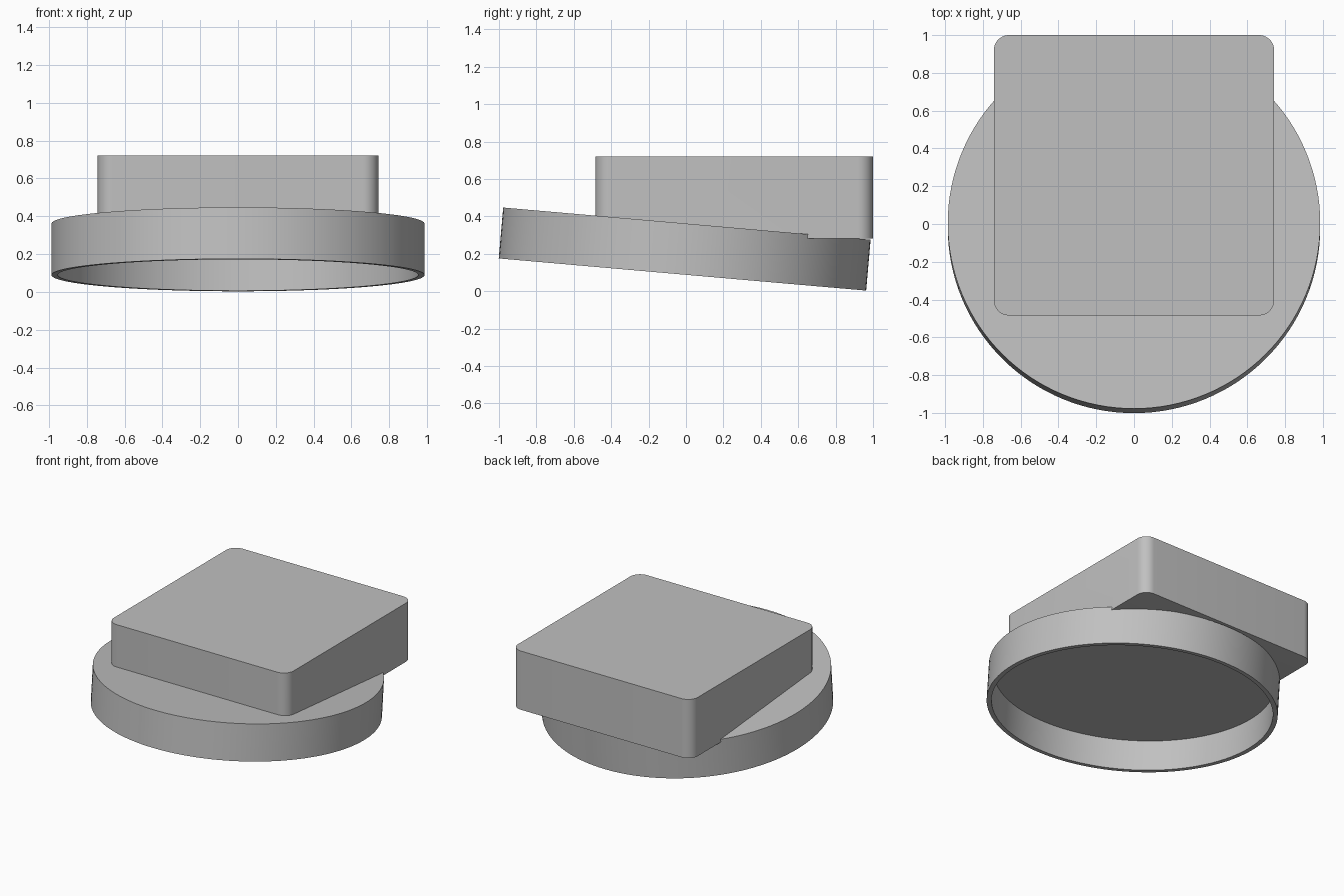
import bpy, bmesh
from math import radians, sin, cos, tau
from mathutils import Vector, Matrix

cube = bpy.data.objects.get("Cube")
if cube:
    bpy.data.objects.remove(cube, do_unlink=True)

RADIUS, INNER, HEIGHT, DEPTH = 0.986, 0.953, 0.273, 0.22
TILT = Matrix.Translation((0, -0.019, 0.089)) @ Matrix.Rotation(radians(-5), 4, 'X')

grey = bpy.data.materials.new("light grey")
grey.use_nodes = True
colour = (0.53, 0.53, 0.53, 1)
grey.diffuse_color = colour
grey.node_tree.nodes["Principled BSDF"].inputs["Base Color"].default_value = colour


def finish(bm, name):
    bmesh.ops.recalc_face_normals(bm, faces=bm.faces[:])
    mesh = bpy.data.meshes.new(name)
    bm.to_mesh(mesh)
    bm.free()
    mesh.materials.append(grey)
    obj = bpy.data.objects.new(name, mesh)
    bpy.context.collection.objects.link(obj)
    bpy.ops.object.select_all(action='DESELECT')
    obj.select_set(True)
    bpy.context.view_layer.objects.active = obj
    bpy.ops.object.shade_smooth_by_angle(angle=radians(30))
    return obj


# Tilted round cap: rings from the cavity ceiling, round the rim, to the roof
bm = bmesh.new()
rings = []
for r, z in ((INNER, DEPTH), (INNER, 0), (RADIUS, 0), (RADIUS, HEIGHT)):
    rings.append([bm.verts.new((r * cos(tau * i / 128), r * sin(tau * i / 128), z))
                  for i in range(128)])
for low, high in zip(rings, rings[1:]):
    for i in range(128):
        bm.faces.new((low[i - 1], low[i], high[i], high[i - 1]))
bm.faces.new(rings[0])
bm.faces.new(rings[-1])
bm.transform(TILT)
finish(bm, "round_cap")

# Upright block with rounded vertical corners
bm = bmesh.new()
bmesh.ops.create_cube(bm, size=1)
bm.transform(Matrix.Translation((0, 0.258, 0.501)) @ Matrix.Diagonal((1.484, 1.484, 0.438, 1)))
uprights = [e for e in bm.edges if abs(e.verts[0].co.z - e.verts[1].co.z) > 0.1]
bmesh.ops.bevel(bm, geom=uprights, offset=0.08, segments=10, profile=0.5, affect='EDGES')

# Trim the block within the cap roof so the cavity stays clear
cut = bmesh.ops.bisect_plane(
    bm, geom=bm.verts[:] + bm.edges[:] + bm.faces[:],
    plane_co=TILT @ Vector((0, 0, (DEPTH + HEIGHT) / 2)),
    plane_no=TILT.to_3x3() @ Vector((0, 0, 1)), clear_inner=True)
bmesh.ops.holes_fill(bm, edges=[e for e in bm.edges if e.is_boundary], sides=0)
finish(bm, "square_block")
